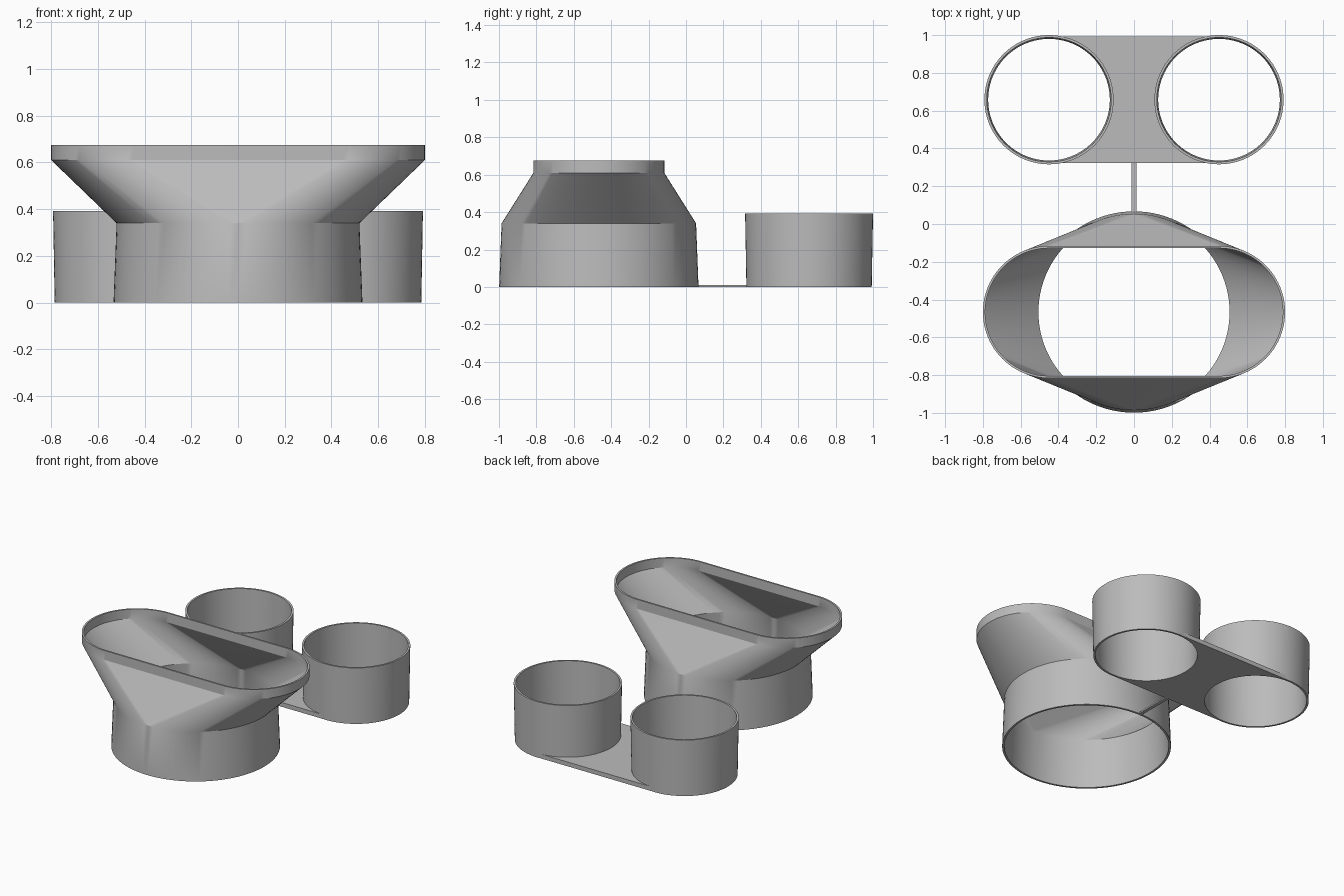
import bpy
import bmesh
from math import sin, cos, pi, radians

if "Cube" in bpy.data.objects:
    bpy.data.objects.remove(bpy.data.objects["Cube"])

GREY = (0.5, 0.5, 0.5, 1.0)
mat = bpy.data.materials.new("plain grey")
mat.use_nodes = True
mat.diffuse_color = GREY
mat.node_tree.nodes["Principled BSDF"].inputs["Base Color"].default_value = GREY

HALF = 48          # segments in each half circle
SPREAD = 0.45      # offset of the two cup and mouth centres
CUP_Y = 0.658
BASE_Y = -0.466


def finish(name, bm):
    bmesh.ops.remove_doubles(bm, verts=bm.verts, dist=1e-5)
    bmesh.ops.recalc_face_normals(bm, faces=bm.faces)
    mesh = bpy.data.meshes.new(name)
    bm.to_mesh(mesh)
    bm.free()
    mesh.materials.append(mat)
    obj = bpy.data.objects.new(name, mesh)
    bpy.context.collection.objects.link(obj)
    bpy.ops.object.select_all(action="DESELECT")
    obj.select_set(True)
    bpy.context.view_layer.objects.active = obj
    bpy.ops.object.shade_smooth_by_angle(angle=radians(25))
    return obj


def stadium(spread, r):
    """Outline of two half circles; spread 0 gives a circle."""
    pts = []
    for side, start in ((1, -pi / 2), (-1, pi / 2)):
        for i in range(HALF + 1):
            a = start + pi * i / HALF
            pts.append((side * spread + r * cos(a), r * sin(a)))
    return pts


def tube(name, centre, sections):
    """Closed wall skinned through (spread, radius, z) sections, outside then inside."""
    bm = bmesh.new()
    loops = [[bm.verts.new((centre[0] + x, centre[1] + y, z)) for x, y in stadium(s, r)]
             for s, r, z in sections]
    for a, b in zip(loops, loops[1:] + loops[:1]):
        for i in range(len(a)):
            j = (i + 1) % len(a)
            bm.faces.new((a[i], a[j], b[j], b[i]))
    return finish(name, bm)


def prism(name, outline, height):
    bm = bmesh.new()
    face = bm.faces.new([bm.verts.new((x, y, 0)) for x, y in outline])
    top = bmesh.ops.extrude_face_region(bm, geom=[face])["geom"]
    bmesh.ops.translate(bm, vec=(0, 0, height),
                        verts=[v for v in top if isinstance(v, bmesh.types.BMVert)])
    return finish(name, bm)


# Round collar blending into a wide oblong mouth
tube("funnel_adapter", (0, BASE_Y), [
    (0, 0.533, 0), (0, 0.520, 0.34), (SPREAD, 0.35, 0.61), (SPREAD, 0.35, 0.675),
    (SPREAD, 0.338, 0.675), (SPREAD, 0.338, 0.61), (0, 0.506, 0.34), (0, 0.519, 0)])

# Pair of open, slightly flared cups
for name, side in (("left_cup", 1), ("right_cup", -1)):
    tube(name, (side * SPREAD, CUP_Y), [
        (0, 0.335, 0), (0, 0.342, 0.393), (0, 0.329, 0.393), (0, 0.322, 0)])

# Plate joining the cups, hollowed to follow their round walls
R = 0.334
arc = [(SPREAD - R * cos(a), CUP_Y + R * sin(a))
       for a in (-pi / 2 + pi * i / HALF for i in range(HALF + 1))]
prism("cup_plate", arc + [(-x, y) for x, y in reversed(arc)], 0.03)

# Thin strip between the plate and the collar
W = 0.012
prism("link_strip", [(-W, 0.06), (W, 0.06), (W, 0.33), (-W, 0.33)], 0.01)
